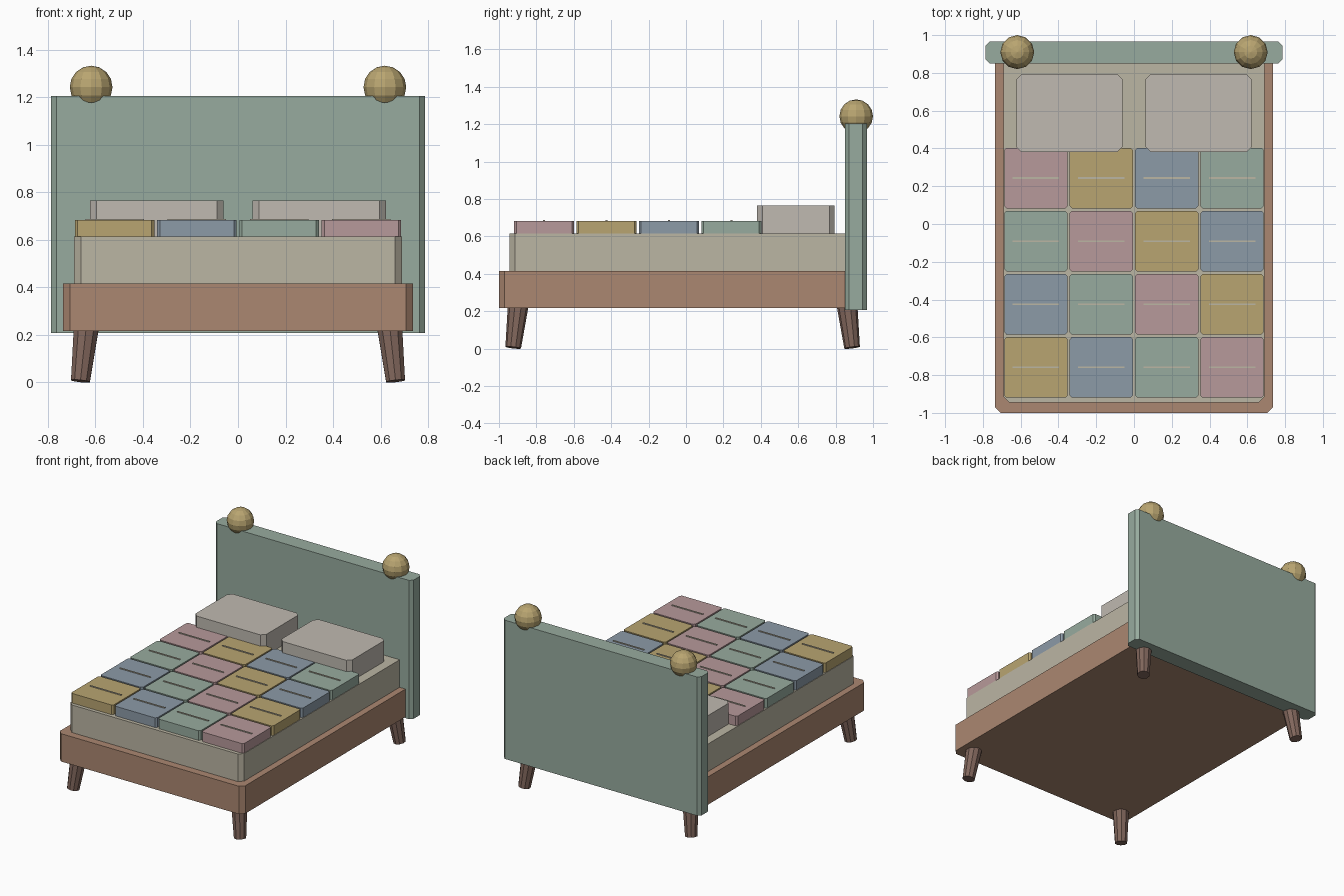
import bpy, bmesh
from mathutils import Vector, Matrix

if "Cube" in bpy.data.objects:
    bpy.data.objects.remove(bpy.data.objects["Cube"])


def material(name, rgb):
    # sRGB bytes to linear diffuse colour
    m = bpy.data.materials.new(name)
    m.diffuse_color = [(c / 255) ** 2.2 for c in rgb] + [1]
    m.use_nodes = True
    m.node_tree.nodes["Principled BSDF"].inputs["Base Color"].default_value = m.diffuse_color
    return m


WOOD = material("wood", (170, 134, 112))
DARK = material("dark_wood", (128, 102, 92))
SAGE = material("sage", (150, 170, 157))
GOLD = material("gold", (183, 163, 112))
BLUE = material("blue", (139, 153, 166))
PINK = material("pink", (182, 152, 153))
LINEN = material("linen", (186, 180, 162))
PILLOW = material("pillow_cloth", (190, 184, 175))


def finish(name, bm, mat):
    bmesh.ops.recalc_face_normals(bm, faces=bm.faces)
    mesh = bpy.data.meshes.new(name)
    bm.to_mesh(mesh)
    bm.free()
    mesh.materials.append(mat)
    ob = bpy.data.objects.new(name, mesh)
    bpy.context.collection.objects.link(ob)
    return ob


def slab(name, x, y, z, mat, cut=0.0):
    """Box from (min, max) ranges with chamfered vertical edges."""
    bm = bmesh.new()
    bmesh.ops.create_cube(bm, size=1)
    for v in bm.verts:
        v.co = [r[0] + (c + 0.5) * (r[1] - r[0]) for c, r in zip(v.co, (x, y, z))]
    if cut:
        upright = [e for e in bm.edges
                   if abs(e.verts[0].co.z - e.verts[1].co.z) > 1e-5]
        bmesh.ops.bevel(bm, geom=upright, offset=cut, segments=1,
                        affect='EDGES', clamp_overlap=True)
    return finish(name, bm, mat)


def around(c, size):
    return (c - size / 2, c + size / 2)


def leg(name, top, bottom, r_top, r_bottom):
    """Tapered, splayed leg between two points."""
    top, bottom = Vector(top), Vector(bottom)
    axis = top - bottom
    rot = Vector((0, 0, 1)).rotation_difference(axis).to_matrix().to_4x4()
    bm = bmesh.new()
    bmesh.ops.create_cone(bm, cap_ends=True, segments=10, radius1=r_bottom,
                          radius2=r_top, depth=axis.length,
                          matrix=Matrix.Translation((top + bottom) / 2) @ rot)
    return finish(name, bm, DARK)


# Frame, mattress and headboard
slab("bed_frame", (-0.737, 0.737), (-1.0, 0.9), (0.216, 0.416), WOOD, 0.03)
slab("mattress", (-0.69, 0.69), (-0.945, 0.89), (0.40, 0.614), LINEN, 0.03)
slab("headboard", (-0.786, 0.786), (0.85, 0.967), (0.207, 1.204), SAGE, 0.022)

for sx, side in ((-1, "left"), (1, "right")):
    # Pillows
    slab(f"pillow_{side}", around(sx * 0.342, 0.562), around(0.587, 0.414),
         (0.61, 0.764), PILLOW, 0.028)

    # Headboard finials
    bm = bmesh.new()
    bmesh.ops.create_uvsphere(bm, u_segments=12, v_segments=8, radius=0.09,
                              matrix=Matrix.Translation((sx * 0.618, 0.91, 1.242)))
    finish(f"finial_{side}", bm, GOLD)

    # Legs
    for end, y_top, y_bot in (("front", -0.898, -0.924), ("back", 0.862, 0.888)):
        leg(f"{end}_leg_{side}", (sx * 0.639, y_top, 0.225),
            (sx * 0.663, y_bot, 0.005), 0.055, 0.042)

# Patchwork quilt with a stitched line on each patch
colours = [GOLD, BLUE, SAGE, PINK]
for row in range(4):
    for col in range(4):
        x = -0.519 + col * 0.346
        y = -0.759 + row * 0.334
        slab(f"quilt_patch_{row}_{col}", around(x, 0.335), around(y, 0.321),
             (0.606, 0.683), colours[(row + col) % 4], 0.012)
        slab(f"quilt_stitch_{row}_{col}", around(x, 0.246), around(y, 0.009),
             (0.678, 0.688), LINEN)
